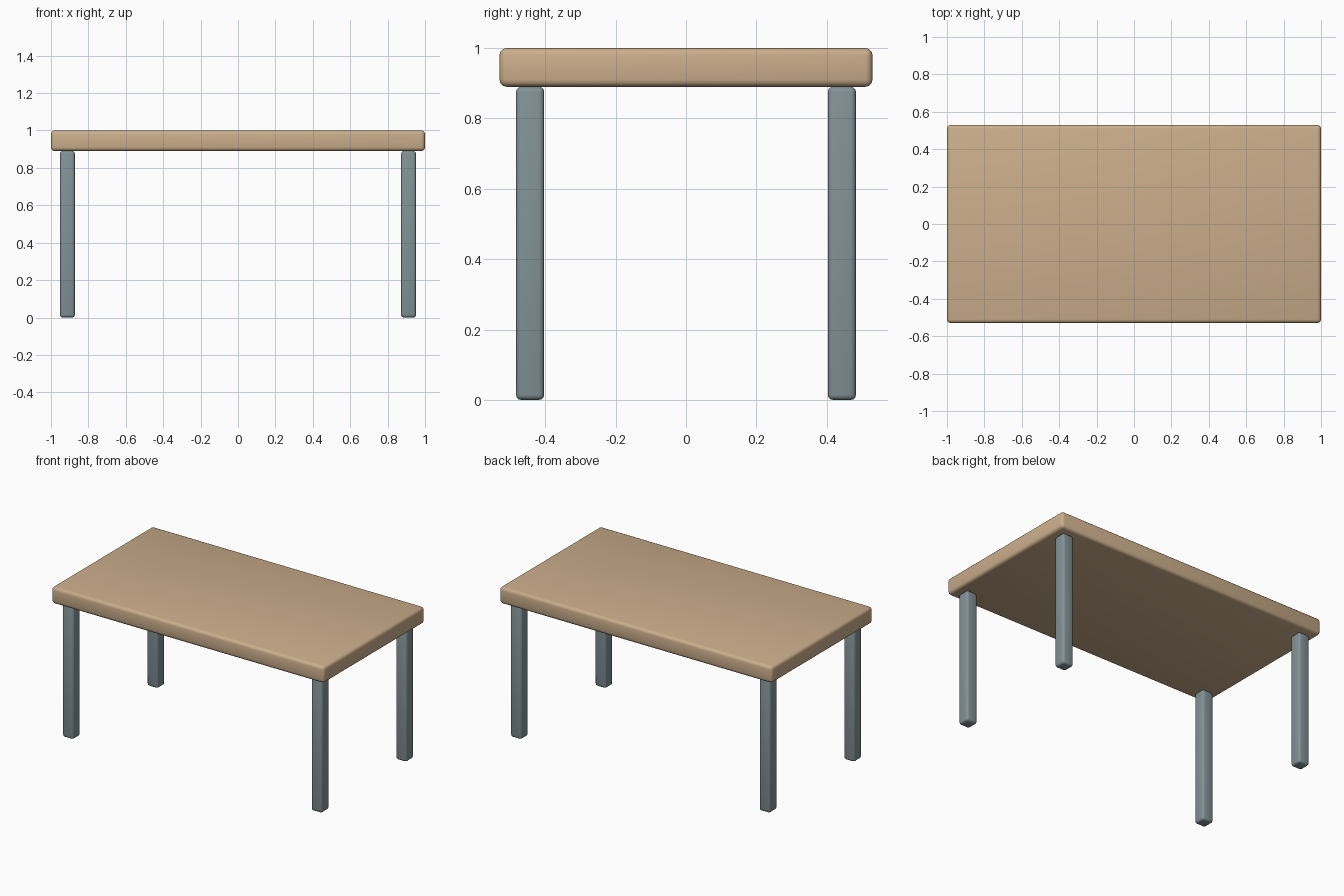
import bpy

cube = bpy.data.objects.get("Cube")
if cube:
    bpy.data.objects.remove(cube, do_unlink=True)


def make_material(name, rgb):
    mat = bpy.data.materials.new(name)
    mat.use_nodes = True
    color = (*rgb, 1.0)
    mat.diffuse_color = color
    mat.node_tree.nodes["Principled BSDF"].inputs["Base Color"].default_value = color
    return mat


def rounded_box(name, center, size, radius, mat):
    bpy.ops.mesh.primitive_cube_add(size=1, location=center)
    obj = bpy.context.object
    obj.name = name
    obj.scale = size
    bpy.ops.object.transform_apply(location=False, rotation=False, scale=True)
    obj.data.materials.append(mat)
    bevel = obj.modifiers.new("Rounded edges", 'BEVEL')
    bevel.width = radius
    bevel.segments = 3
    bpy.ops.object.modifier_apply(modifier=bevel.name)
    bpy.ops.object.shade_smooth_by_angle()
    return obj


wood = make_material("light wood", (0.60, 0.425, 0.26))
metal = make_material("grey blue metal", (0.225, 0.29, 0.31))

TOP, UNDERSIDE = 1.0, 0.89
LEG_X, LEG_Y, LEG_WIDTH = 0.912, 0.443, 0.08

# Tabletop slab
rounded_box("tabletop", (0, 0, (TOP + UNDERSIDE) / 2),
            (2.0, 1.06, TOP - UNDERSIDE), 0.02, wood)

# Four legs inset from the corners
for side, sx in (("left", 1), ("right", -1)):
    for end, sy in (("front", -1), ("back", 1)):
        rounded_box(f"{end}_{side}_leg", (sx * LEG_X, sy * LEG_Y, UNDERSIDE / 2),
                    (LEG_WIDTH, LEG_WIDTH, UNDERSIDE), 0.015, metal)
